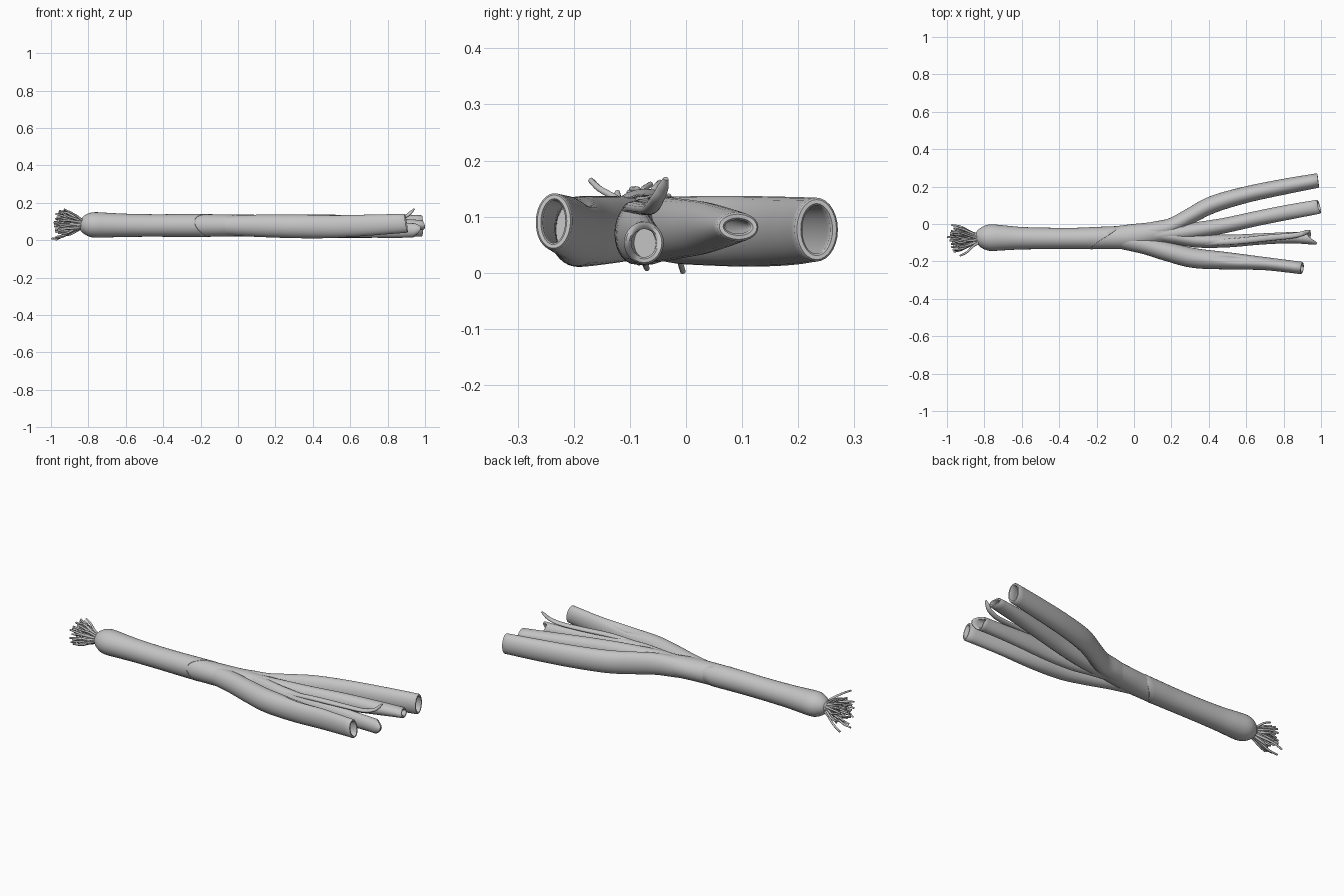
import bpy, bmesh, math, random
from mathutils import Vector

cube = bpy.data.objects.get("Cube")
if cube:
    bpy.data.objects.remove(cube, do_unlink=True)

random.seed(7)
Z = Vector((0, 0, 1))

mat = bpy.data.materials.new("pale grey")
mat.use_nodes = True
GREY = (0.55, 0.55, 0.55, 1)
mat.diffuse_color = GREY
bsdf = mat.node_tree.nodes["Principled BSDF"]
bsdf.inputs["Base Color"].default_value = GREY
bsdf.inputs["Roughness"].default_value = 0.6


def spline(points, steps):
    """Catmull-Rom through points of any dimension."""
    p = [tuple(2 * a - b for a, b in zip(points[0], points[1]))] + points
    p.append(tuple(2 * a - b for a, b in zip(points[-1], points[-2])))
    out = []
    for i in range(1, len(p) - 2):
        for s in range(steps):
            t = s / steps
            out.append([0.5 * (2 * b + (c - a) * t + (2 * a - 5 * b + 4 * c - d) * t * t
                               + (3 * b - a - 3 * c + d) * t ** 3)
                        for a, b, c, d in zip(*p[i - 1:i + 3])])
    out.append(list(points[-1]))
    return out


def tube(name, stations, sides=28, steps=6, wall=0, depth=10, shift=None, dent=None):
    """Loft ellipses (x, y, z, side radius, upright radius). A wall makes the end hollow,
    shift(angle) slants or tears the end, dent(co, angle) presses the surface."""
    path = spline(stations, steps)
    centres = [Vector(s[:3]) for s in path]
    rings = []                            # centre, tangent, radii, end weight
    n = len(path)
    for i, s in enumerate(path):
        t = (centres[min(i + 1, n - 1)] - centres[max(i - 1, 0)]).normalized()
        rings.append((centres[i], t, s[3], s[4], max(0, 1 - (n - 1 - i) / 3)))
    if wall:
        c, t, a, b, w = rings[-1]
        inner = [(q, u, max(e - wall, 0.004), max(f - wall, 0.004), v)
                 for q, u, e, f, v in rings[-depth:]][::-1]
        rings.append((c + t * wall * 0.35, t, a - wall * 0.25, b - wall * 0.25, w))
        rings.append((c + t * wall * 0.35, t, a - wall * 0.75, b - wall * 0.75, w))
        rings += inner
    bm = bmesh.new()
    loops = []
    for c, t, a, b, w in rings:
        side = Z.cross(t).normalized()
        up = t.cross(side)
        loop = []
        for k in range(sides):
            ang = 2 * math.pi * k / sides
            co = c + side * a * math.cos(ang) + up * b * math.sin(ang)
            if shift:
                co += t * shift(ang) * w
            if dent:
                co = dent(co, ang)
            loop.append(bm.verts.new(co))
        loops.append(loop)
    for r, q in zip(loops, loops[1:]):
        for k in range(sides):
            j = (k + 1) % sides
            bm.faces.new((r[k], r[j], q[j], q[k]))
    bm.faces.new(loops[0][::-1])
    bm.faces.new(loops[-1])
    bmesh.ops.recalc_face_normals(bm, faces=bm.faces)
    mesh = bpy.data.meshes.new(name)
    bm.to_mesh(mesh)
    bm.free()
    mesh.materials.append(mat)
    ob = bpy.data.objects.new(name, mesh)
    bpy.context.collection.objects.link(ob)
    bpy.ops.object.select_all(action='DESELECT')
    ob.select_set(True)
    bpy.context.view_layer.objects.active = ob
    bpy.ops.object.shade_smooth_by_angle(angle=math.radians(50))


# Bulb and outer sheath, ending in a slanted edge
tube("bulb_and_sheath", [
    (-0.848, -0.075, 0.085, 0.012, 0.012), (-0.842, -0.075, 0.085, 0.030, 0.030),
    (-0.825, -0.074, 0.084, 0.048, 0.047), (-0.795, -0.073, 0.083, 0.065, 0.063),
    (-0.76, -0.073, 0.082, 0.071, 0.068), (-0.70, -0.074, 0.081, 0.067, 0.066),
    (-0.60, -0.076, 0.080, 0.060, 0.062), (-0.45, -0.077, 0.079, 0.057, 0.060),
    (-0.30, -0.077, 0.079, 0.057, 0.061), (-0.16, -0.074, 0.079, 0.061, 0.062)],
    wall=0.005, depth=6, shift=lambda a: 0.07 * math.cos(a) + 0.015 * math.sin(2 * a))

# Inner stem that the leaves grow out of
tube("inner_stem", [
    (-0.40, -0.077, 0.079, 0.045, 0.045), (-0.25, -0.077, 0.079, 0.056, 0.059),
    (-0.12, -0.074, 0.079, 0.060, 0.060), (0.0, -0.066, 0.079, 0.066, 0.059),
    (0.10, -0.050, 0.078, 0.060, 0.058), (0.19, -0.040, 0.077, 0.062, 0.055),
    (0.26, -0.028, 0.077, 0.056, 0.048), (0.30, -0.018, 0.077, 0.030, 0.030)])


def fold(co, ang):
    """Narrow crease along the top of the front leaf."""
    k = math.exp(-((co.x - 0.52) / 0.08) ** 2) * math.exp(-((ang - 1.25) / 0.3) ** 2)
    return co - Z * 0.018 * k


# Four hollow leaves
tube("front_leaf", [
    (-0.06, -0.085, 0.079, 0.050, 0.054), (0.06, -0.113, 0.078, 0.049, 0.058),
    (0.18, -0.148, 0.076, 0.051, 0.061), (0.32, -0.182, 0.074, 0.053, 0.063),
    (0.50, -0.197, 0.074, 0.046, 0.062), (0.70, -0.212, 0.081, 0.035, 0.056),
    (0.895, -0.235, 0.091, 0.033, 0.051)],
    sides=40, wall=0.013, shift=lambda a: -0.005 * math.sin(a), dent=fold)
tube("back_leaf", [
    (-0.02, -0.062, 0.079, 0.045, 0.052), (0.10, -0.036, 0.078, 0.047, 0.057),
    (0.20, -0.012, 0.076, 0.044, 0.060), (0.30, 0.042, 0.075, 0.043, 0.062),
    (0.42, 0.104, 0.074, 0.046, 0.063), (0.60, 0.157, 0.074, 0.044, 0.062),
    (0.80, 0.199, 0.075, 0.042, 0.060), (0.98, 0.232, 0.077, 0.039, 0.057)],
    wall=0.014, shift=lambda a: 0.002 * math.cos(a))
tube("inner_back_leaf", [
    (0.05, -0.060, 0.079, 0.045, 0.055), (0.20, -0.052, 0.078, 0.045, 0.058),
    (0.32, -0.036, 0.078, 0.044, 0.057), (0.48, -0.009, 0.079, 0.041, 0.053),
    (0.65, 0.028, 0.080, 0.040, 0.047), (0.82, 0.062, 0.081, 0.040, 0.037),
    (0.985, 0.092, 0.082, 0.038, 0.026)],
    wall=0.014, shift=lambda a: 0.006 * math.cos(a + 2))
tube("inner_front_leaf", [
    (0.08, -0.055, 0.079, 0.035, 0.055), (0.22, -0.070, 0.076, 0.038, 0.057),
    (0.34, -0.088, 0.072, 0.038, 0.056), (0.50, -0.091, 0.067, 0.034, 0.052),
    (0.68, -0.080, 0.060, 0.030, 0.046), (0.84, -0.073, 0.054, 0.030, 0.041),
    (0.945, -0.075, 0.053, 0.035, 0.038)],
    wall=0.013, depth=4, shift=lambda a: 0.012 * math.sin(2 * a + 2.5) - 0.018 * math.cos(a))

# Thin torn strip curling upward beside the inner front leaf
tube("curled_strip", [
    (0.38, -0.102, 0.108, 0.014, 0.012), (0.55, -0.092, 0.116, 0.017, 0.012),
    (0.72, -0.074, 0.114, 0.017, 0.011), (0.84, -0.063, 0.115, 0.015, 0.010),
    (0.90, -0.052, 0.130, 0.013, 0.009), (0.925, -0.042, 0.150, 0.011, 0.008),
    (0.942, -0.036, 0.168, 0.005, 0.004)], sides=14)

# Root crown and a fan of thin wavy roots
tube("root_crown", [
    (-0.82, -0.075, 0.085, 0.034, 0.034), (-0.85, -0.075, 0.085, 0.028, 0.028),
    (-0.868, -0.075, 0.085, 0.010, 0.010)], sides=16)


def root(name, ang, spread, tip_x):
    cy, cz = math.cos(ang), math.sin(ang)
    pts = []
    for f, r in ((0, 0.27), (0.3, 0.52), (0.65, 0.85), (1, 1)):
        wob = 0.011 * f
        pts.append((-0.835 + (tip_x + 0.835) * f,
                    -0.08 + cy * spread * r + random.uniform(-wob, wob),
                    0.087 + cz * spread * r + random.uniform(-wob, wob),
                    0.0070 - 0.002 * f, 0.0070 - 0.002 * f))
    tube(name, pts, sides=8, steps=4)


for i in range(46):
    spread = 0.073 * math.sqrt((i + 0.5) / 46)
    root("root_%02d" % (i + 1), i * 2.39996, spread,
         -0.99 + 0.5 * spread * random.random() + 0.04 * random.random())
root("long_root_upper", 2.36, 0.115, -0.93)
root("long_root_lower", -0.78, 0.105, -0.975)
root("long_root_tip", -1.5, 0.074, -0.998)
